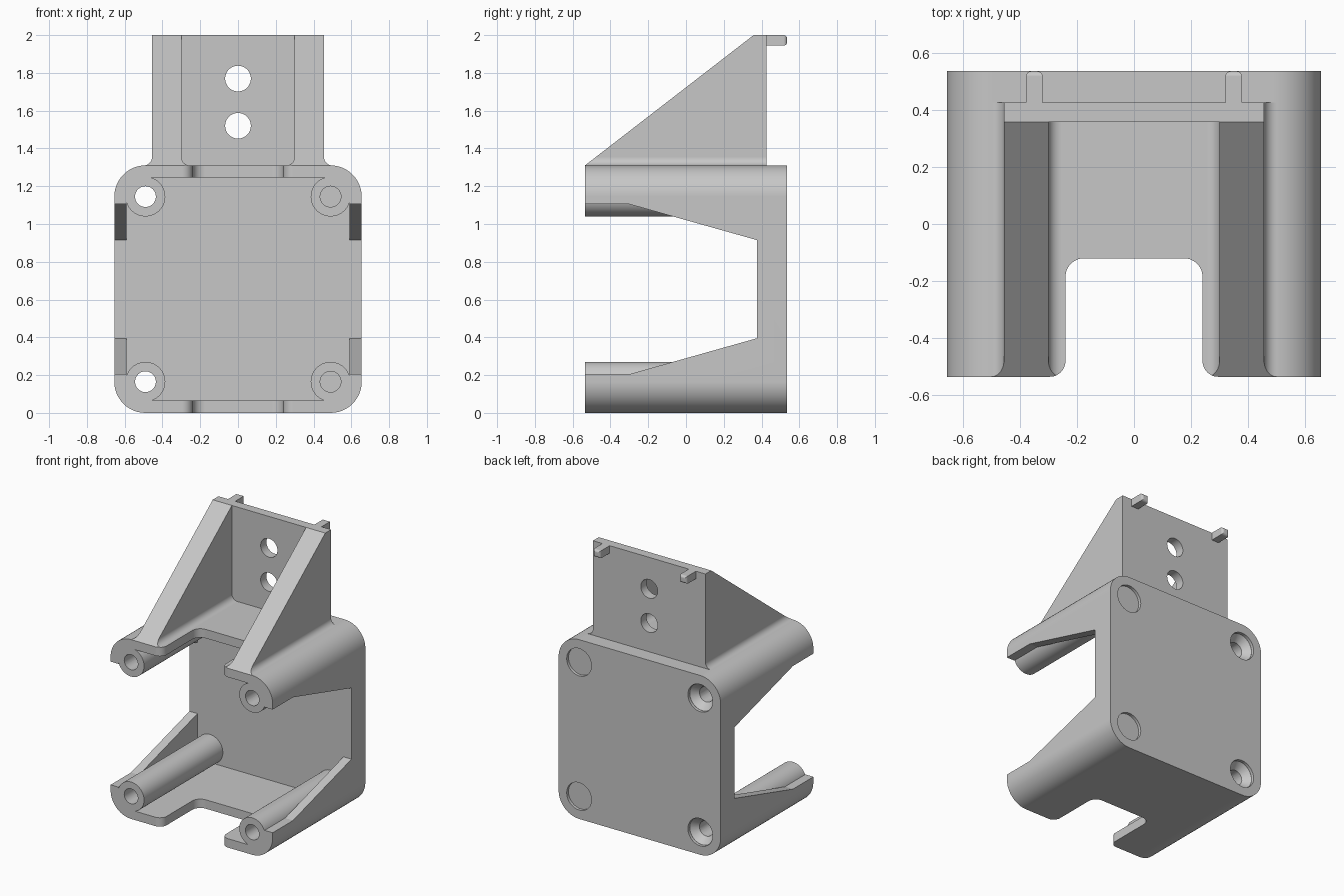
import bpy, bmesh, math
from mathutils import Vector

if "Cube" in bpy.data.objects:
    bpy.data.objects.remove(bpy.data.objects["Cube"], do_unlink=True)

GREY = (0.57, 0.57, 0.57, 1)
mat = bpy.data.materials.new("plain grey")
mat.use_nodes = True
mat.diffuse_color = GREY
mat.node_tree.nodes["Principled BSDF"].inputs["Base Color"].default_value = GREY

FRONT, BACK = -0.535, 0.535
HALF, TOP, BASE_Y = 0.655, 1.31, 0.375
SEG = 12


def fillet(corners):
    """Round each (u, v, radius) corner of an outline."""
    out = []
    for i, (u, v, r) in enumerate(corners):
        p = Vector((u, v))
        if r == 0:
            out.append(p)
            continue
        a = (Vector(corners[i - 1][:2]) - p).normalized()
        b = (Vector(corners[(i + 1) % len(corners)][:2]) - p).normalized()
        half = a.angle(b) / 2
        c = p + (a + b).normalized() * r / math.sin(half)
        v0, v1 = ((p + d * r / math.tan(half) - c).normalized() for d in (a, b))
        out += [c + v0.slerp(v1, k / SEG).normalized() * r for k in range(SEG + 1)]
    return out


def make(name, bm):
    bmesh.ops.recalc_face_normals(bm, faces=bm.faces)
    mesh = bpy.data.meshes.new(name)
    bm.to_mesh(mesh)
    bm.free()
    mesh.materials.append(mat)
    ob = bpy.data.objects.new(name, mesh)
    bpy.context.collection.objects.link(ob)
    return ob


def loft(name, lower, upper, axis, d0, d1):
    """Join two 2D outlines, placed at d0 and d1 along x, y or z."""
    place = {"x": lambda u, v, d: (d, u, v),
             "y": lambda u, v, d: (u, d, v),
             "z": lambda u, v, d: (u, v, d)}[axis]
    bm = bmesh.new()
    lo = [bm.verts.new(place(u, v, d0)) for u, v in lower]
    hi = [bm.verts.new(place(u, v, d1)) for u, v in upper]
    bm.faces.new(lo)
    bm.faces.new(hi)
    for i in range(len(lo)):
        bm.faces.new((lo[i - 1], lo[i], hi[i], hi[i - 1]))
    return make(name, bm)


def prism(name, outline, axis, d0, d1):
    return loft(name, outline, outline, axis, d0, d1)


def arc(x, z, r, start=0, sweep=2 * math.pi, n=48):
    return [(x + r * math.cos(start + sweep * k / n),
             z + r * math.sin(start + sweep * k / n)) for k in range(n)]


def cut(ob, cutter, keep=False):
    mod = ob.modifiers.new("cut", "BOOLEAN")
    mod.operation, mod.solver, mod.object = "DIFFERENCE", "EXACT", cutter
    bpy.context.view_layer.objects.active = ob
    bpy.ops.object.modifier_apply(modifier=mod.name)
    if not keep:
        bpy.data.objects.remove(cutter, do_unlink=True)


def finish(ob):
    bpy.ops.object.select_all(action="DESELECT")
    ob.select_set(True)
    bpy.context.view_layer.objects.active = ob
    bpy.ops.object.shade_smooth_by_angle(angle=math.radians(13))
    mod = ob.modifiers.new("normals", "WEIGHTED_NORMAL")
    mod.keep_sharp = True


# Housing: rounded box, hollow from the front, leaving a screw boss in each corner
R = 0.165
housing = prism("housing", fillet([(-HALF, 0, R), (HALF, 0, R), (HALF, TOP, R),
                                   (-HALF, TOP, R)]), "y", FRONT, BACK)
bx, bz, boss_r, inset = HALF - R, TOP / 2 - R, 0.105, 0.1
tip = math.acos(inset / boss_r)
sweep = 2 * tip - 1.5 * math.pi
cavity = []
for k, (sx, sz) in enumerate([(1, -1), (1, 1), (-1, 1), (-1, -1)]):
    start = (k - 1) * math.pi / 2 - tip
    x, z = sx * bx, TOP / 2 + sz * bz
    cavity += arc(x, z, boss_r, start, sweep, 32)
    cavity += arc(x, z, boss_r, start + sweep, 0, 1)
cut(housing, prism("cutter", cavity, "y", FRONT - 0.1, BASE_Y))

# Tapered side windows
window = [(-0.7, 0.205), (-0.3, 0.205), (BASE_Y, 0.395),
          (BASE_Y, 0.915), (-0.3, 1.105), (-0.7, 1.105)]
for s in (-1, 1):
    cut(housing, prism("cutter", window, "x", s * 0.59, s * 0.75))

# Screw holes, countersunk at the back
for x in (-bx, bx):
    for z in (R, TOP - R):
        cut(housing, prism("cutter", arc(x, z, 0.055), "y", -0.7, 0.7))
        cut(housing, loft("cutter", arc(x, z, 0.054), arc(x, z, 0.1), "y", 0.465, 0.515))
        cut(housing, prism("cutter", arc(x, z, 0.1), "y", 0.514, 0.6))

# Upper bracket: back plate and two sloping gussets with filleted feet
F = 0.045
bracket = prism("upper_bracket", fillet([
    (-0.6, TOP, 0), (-0.455, TOP, F), (-0.455, 2, 0),
    (0.455, 2, 0), (0.455, TOP, F), (0.6, TOP, 0)])[1:-1], "y", FRONT, 0.425)
pocket = fillet([(-0.3, 2.1, 0), (-0.3, TOP, F), (0.3, TOP, F), (0.3, 2.1, 0)])
mid = len(pocket) // 2
pocket[mid:mid] = [(F - 0.3, 1.2), (0.3 - F, 1.2)]
cut(bracket, prism("cutter", pocket, "y", -0.7, 0.358))
dy, dz = 0.358 - FRONT, 2 - TOP
cut(bracket, prism("cutter", [(FRONT - dy, TOP - dz), (0.358 + dy, 2 + dz),
                              (FRONT - dy, 2 + dz)], "x", -1, 1))
for z in (1.52, 1.77):
    cut(bracket, prism("cutter", arc(0, z, 0.068), "y", 0.2, 0.6))

# Front slots through the top and bottom walls
slot = fillet([(-0.5, FRONT, 0), (-0.24, FRONT, 0.055), (-0.24, -0.12, 0.065),
               (0.24, -0.12, 0.065), (0.24, FRONT, 0.055), (0.5, FRONT, 0)])[1:-1]
slot += [(0.295, -0.7), (-0.295, -0.7)]
slot_cutter = prism("cutter", slot, "z", -0.1, 1.4)
cut(housing, slot_cutter, keep=True)
cut(bracket, slot_cutter)

# Locating pegs with rounded ends
pegs = prism("locating_pegs", [(0.32, 1.945), (0.378, 1.945), (0.378, 2), (0.32, 2)],
             "y", 0.42, BACK)
bm = bmesh.new()
bm.from_mesh(pegs.data)
ends = [e for e in bm.edges if all(v.co.y > 0.5 for v in e.verts)]
bmesh.ops.bevel(bm, geom=ends, offset=0.018, segments=8, profile=0.5, affect="EDGES")
bm.to_mesh(pegs.data)
bm.free()
pegs.modifiers.new("mirror", "MIRROR")

for ob in (housing, bracket, pegs):
    finish(ob)
